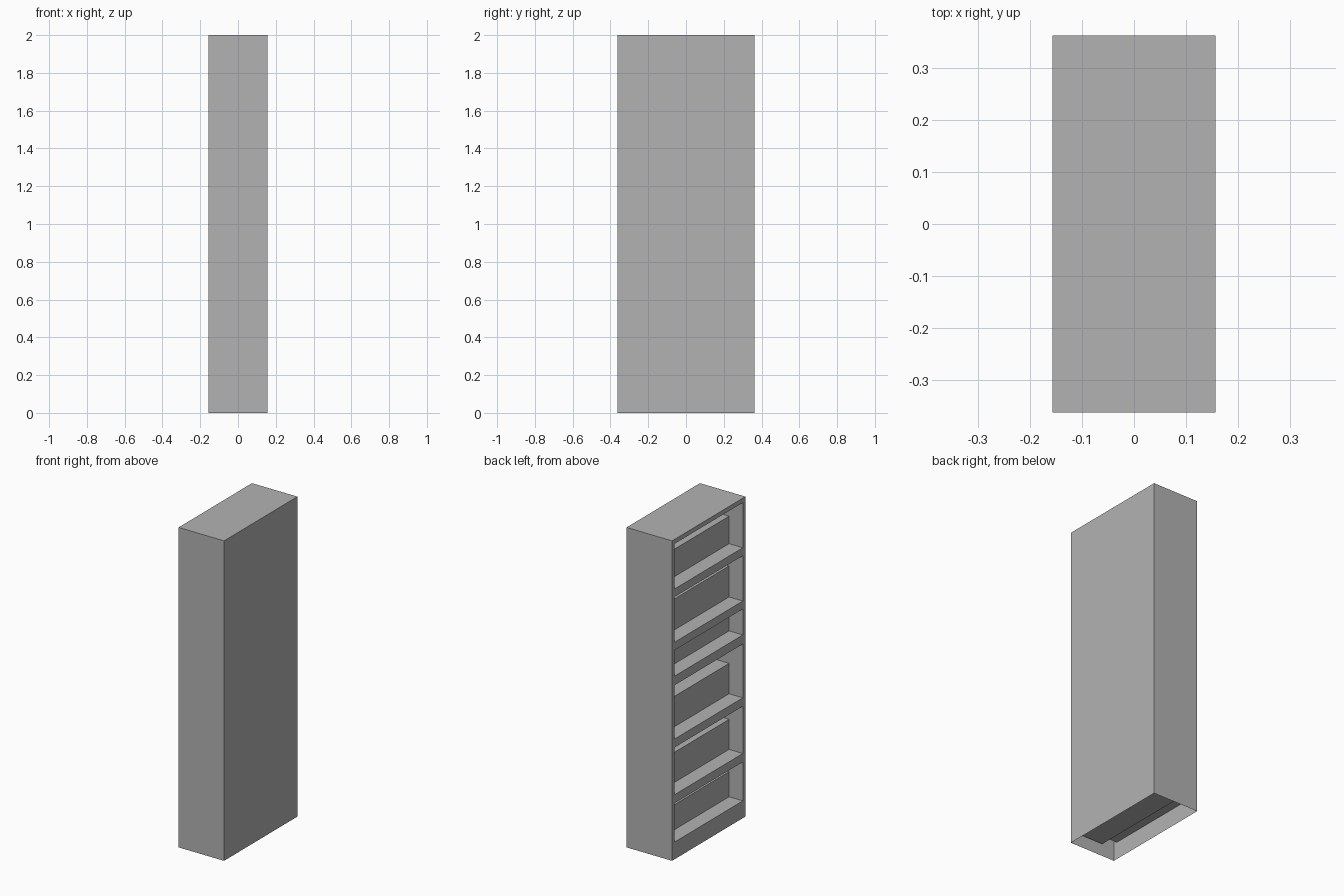
import bpy, bmesh

if "Cube" in bpy.data.objects:
    bpy.data.objects.remove(bpy.data.objects["Cube"])

X, Y, H = 0.157, 0.362, 2.0      # half depth, half width, height
YI = 0.337                       # inner half width
BACK = 0.135                     # back of each compartment
BLOCK_FRONT = -0.062
# compartment floor, ceiling, height of the block standing in it
BAYS = [(0.108, 0.351, 0.157), (0.404, 0.699, 0.188), (0.752, 1.088, 0.19),
        (1.145, 1.307, 0.115), (1.357, 1.640, 0.194), (1.690, 1.972, 0.172)]

# Dark grey finish
grey = bpy.data.materials.new("dark_grey")
grey.diffuse_color = (0.45, 0.45, 0.45, 1)
grey.use_nodes = True
grey.node_tree.nodes["Principled BSDF"].inputs["Base Color"].default_value = grey.diffuse_color


def finish(bm, name):
    bmesh.ops.remove_doubles(bm, verts=bm.verts[:], dist=1e-5)
    me = bpy.data.meshes.new(name)
    bm.to_mesh(me)
    bm.free()
    me.materials.append(grey)
    ob = bpy.data.objects.new(name, me)
    bpy.context.collection.objects.link(ob)
    return ob


def quad(bm, *pts):
    bm.faces.new([bm.verts.new(p) for p in pts])


# Case: thin outer shell, open underneath, with pockets in the -x face
bm = bmesh.new()
quad(bm, (X, -Y, 0), (X, Y, 0), (X, Y, H), (X, -Y, H))
quad(bm, (-X, -Y, H), (X, -Y, H), (X, Y, H), (-X, Y, H))
quad(bm, (-X, -Y, 0), (X, -Y, 0), (X, -Y, H), (-X, -Y, H))
quad(bm, (X, Y, 0), (-X, Y, 0), (-X, Y, H), (X, Y, H))


def front(y0, y1, z0, z1):
    quad(bm, (-X, y1, z0), (-X, y0, z0), (-X, y0, z1), (-X, y1, z1))


# Stiles and rails of the open face
front(-Y, -YI, 0, H)
front(YI, Y, 0, H)
edges = [0] + [z for b in BAYS for z in b[:2]] + [H]
for z0, z1 in zip(edges[::2], edges[1::2]):
    front(-YI, YI, z0, z1)

# Compartment pockets
for z0, z1, _ in BAYS:
    quad(bm, (-X, -YI, z0), (BACK, -YI, z0), (BACK, YI, z0), (-X, YI, z0))
    quad(bm, (-X, YI, z1), (BACK, YI, z1), (BACK, -YI, z1), (-X, -YI, z1))
    quad(bm, (BACK, YI, z0), (BACK, -YI, z0), (BACK, -YI, z1), (BACK, YI, z1))
    quad(bm, (BACK, -YI, z0), (-X, -YI, z0), (-X, -YI, z1), (BACK, -YI, z1))
    quad(bm, (-X, YI, z0), (BACK, YI, z0), (BACK, YI, z1), (-X, YI, z1))
finish(bm, "bookcase_case")

# Rows of books: plain blocks sunk slightly into floor, sides and back
for i, (z0, z1, h) in enumerate(BAYS):
    bm = bmesh.new()
    bmesh.ops.create_cube(bm, size=1)
    lo = (BLOCK_FRONT, -0.35, z0 - 0.04)
    hi = (0.145, 0.35, z0 + h)
    for v in bm.verts:
        v.co = [hi[k] if v.co[k] > 0 else lo[k] for k in range(3)]
    finish(bm, f"book_row_{i + 1}")
